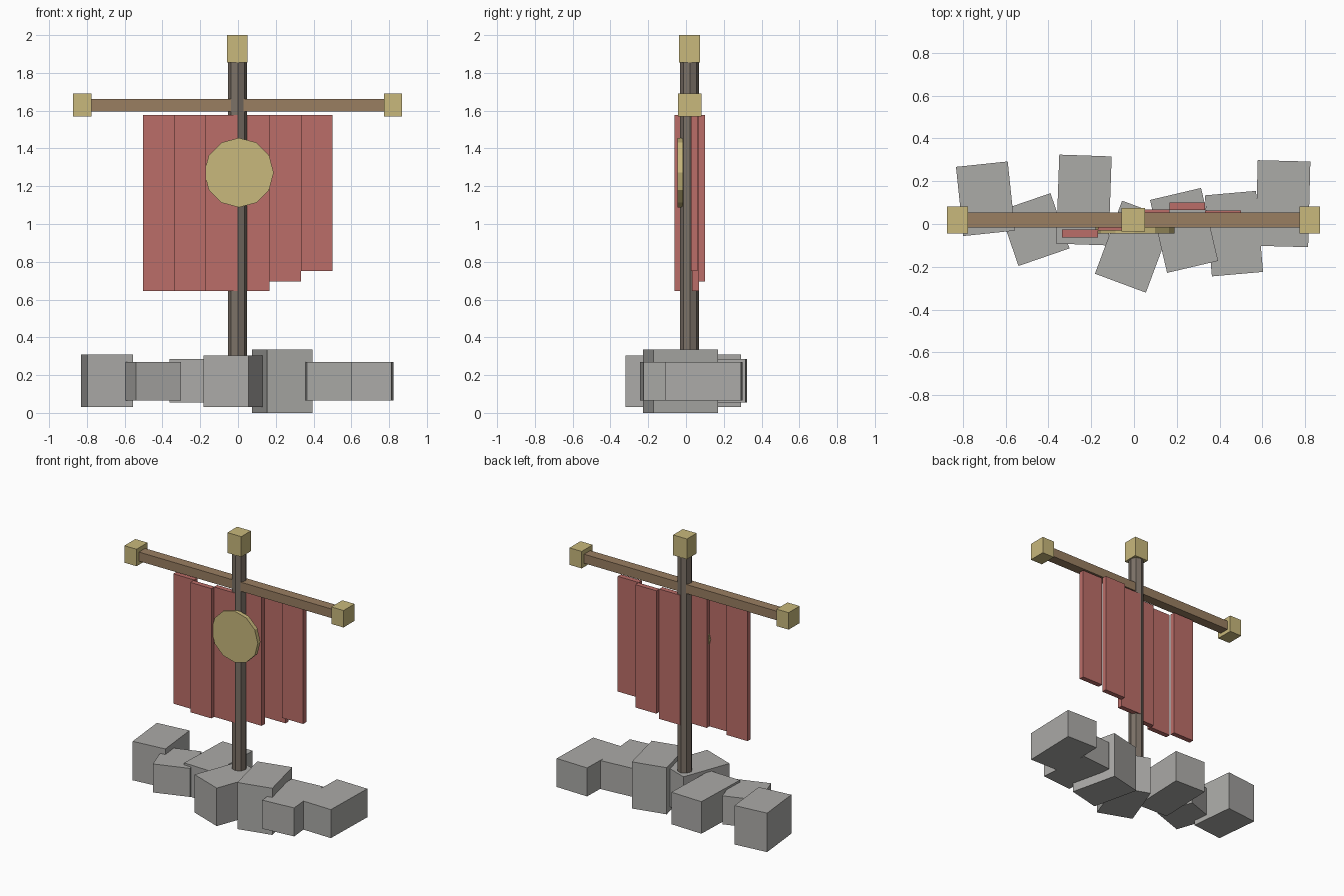
import bpy, math

if "Cube" in bpy.data.objects:
    bpy.data.objects.remove(bpy.data.objects["Cube"])


def material(name, rgb):
    m = bpy.data.materials.new(name)
    m.diffuse_color = (*rgb, 1)
    m.use_nodes = True
    m.node_tree.nodes["Principled BSDF"].inputs["Base Color"].default_value = m.diffuse_color
    return m


STONE = material("grey stone", (0.41, 0.405, 0.39))
DARK_WOOD = material("dark wood", (0.20, 0.165, 0.135))
WOOD = material("brown wood", (0.32, 0.21, 0.12))
CLOTH = material("red cloth", (0.50, 0.155, 0.14))
GOLD = material("pale gold", (0.58, 0.48, 0.20))


def finish(name, mat):
    ob = bpy.context.object
    ob.name = name
    ob.data.materials.append(mat)
    return ob


def box(name, mat, loc, size, turn=0):
    bpy.ops.mesh.primitive_cube_add(size=1, location=loc,
                                    rotation=(0, 0, math.radians(turn)))
    ob = finish(name, mat)
    ob.scale = size
    return ob


def prism(name, mat, loc, radius, depth, sides, rot):
    bpy.ops.mesh.primitive_cylinder_add(vertices=sides, radius=radius, depth=depth,
                                        location=loc, rotation=rot)
    return finish(name, mat)


POLE_Y = 0.019

# Rubble base: x, y, width, depth, bottom, top, turn
stones = [
    (-0.694, 0.118, 0.243, 0.325, 0.03, 0.31, 6),
    (-0.465, -0.026, 0.252, 0.273, 0.065, 0.27, 19),
    (-0.234, 0.112, 0.245, 0.416, 0.055, 0.285, -2),
    (0.0, -0.106, 0.254, 0.364, 0.03, 0.303, -20.4),
    (0.234, -0.03, 0.245, 0.35, 0.0, 0.335, 13.2),
    (0.467, -0.045, 0.24, 0.38, 0.065, 0.27, 5),
    (0.696, 0.095, 0.246, 0.40, 0.065, 0.27, -1.5),
]
for i, (x, y, w, d, z0, z1, turn) in enumerate(stones):
    box(f"base_stone_{i + 1}", STONE, (x, y, (z0 + z1) / 2), (w, d, z1 - z0), turn)

# Octagonal pole with a square cap
prism("pole", DARK_WOOD, (-0.003, POLE_Y, 1.04), 0.05, 1.68, 8, (0, 0, math.radians(4)))
box("pole_cap", GOLD, (-0.004, POLE_Y, 1.927), (0.11, 0.11, 0.146))

# Crossbar with end caps
box("crossbar", WOOD, (-0.002, POLE_Y, 1.628), (1.62, 0.07, 0.065))
for side, x in (("left", -0.825), ("right", 0.821)):
    box(f"crossbar_cap_{side}", GOLD, (x, POLE_Y, 1.63), (0.097, 0.125, 0.122))

# Hanging cloth strips: y, bottom height
strips = [(0.001, 0.645), (-0.044, 0.645), (-0.013, 0.645),
          (0.05, 0.645), (0.083, 0.695), (0.044, 0.75)]
for i, (y, z0) in enumerate(strips):
    box(f"banner_strip_{i + 1}", CLOTH, (-0.419 + i * 0.167, y, (z0 + 1.578) / 2),
        (0.167, 0.036, 1.578 - z0))

# Round emblem on the banner front
prism("emblem_disc", GOLD, (0.005, -0.03, 1.272), 0.184, 0.03, 12, (math.pi / 2, 0, 0))
